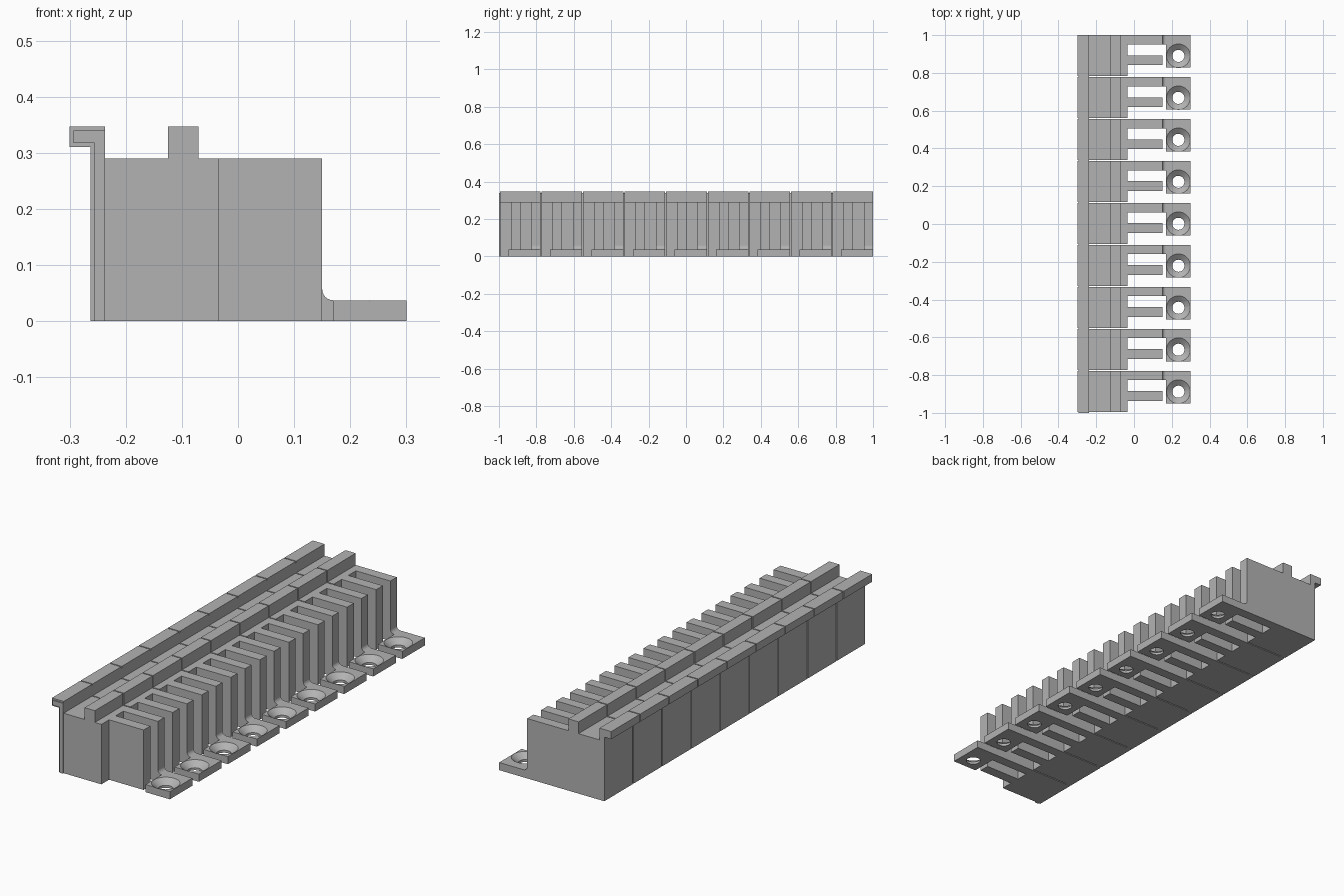
import bpy, bmesh, math
from mathutils import Vector

if "Cube" in bpy.data.objects:
    bpy.data.objects.remove(bpy.data.objects["Cube"])

grey = bpy.data.materials.new("mid grey plastic")
grey.use_nodes = True
colour = (0.45, 0.45, 0.45, 1)
grey.diffuse_color = colour
grey.node_tree.nodes["Principled BSDF"].inputs["Base Color"].default_value = colour

UNITS = 9
PITCH = 2 / UNITS
LIP = 0.0055
TOP, CAP = 0.29, 0.347
BACK, WALL, SHORT, LONG, END = -0.263, -0.237, -0.035, 0.15, 0.30


def finish(name, bm):
    bmesh.ops.recalc_face_normals(bm, faces=bm.faces)
    mesh = bpy.data.meshes.new(name)
    bm.to_mesh(mesh)
    bm.free()
    mesh.materials.append(grey)
    obj = bpy.data.objects.new(name, mesh)
    bpy.context.collection.objects.link(obj)
    return obj


def slab(name, profile, y0, y1):
    """Extrude an x-z profile from y0 to y1."""
    bm = bmesh.new()
    face = bm.faces.new([bm.verts.new((x, y0, z)) for x, z in profile])
    new = bmesh.ops.extrude_face_region(bm, geom=[face])["geom"]
    moved = [v for v in new if isinstance(v, bmesh.types.BMVert)]
    bmesh.ops.translate(bm, vec=(0, y1 - y0, 0), verts=moved)
    return finish(name, bm)


def hook(inset):
    """Back wall with overhanging rail, optionally shrunk."""
    return [(WALL, 0), (BACK + inset, 0), (BACK + inset, 0.31 + inset),
            (-0.30 + inset, 0.31 + inset), (-0.30 + inset, CAP - inset),
            (WALL, CAP - inset)]


def tooth(end):
    """Upright plate with a square ridge on top."""
    return [(WALL, 0), (end, 0), (end, TOP), (-0.07, TOP), (-0.07, CAP),
            (-0.125, CAP), (-0.125, TOP), (WALL, TOP)]


def foot(name, y0, y1):
    """Mounting tab with a countersunk hole."""
    x0, z = 0.17, 0.037
    cx, cy = 0.235, y1 - 0.11
    count = 32
    bm = bmesh.new()
    rings = []
    for radius, height in ((0.063, z), (0.032, 0.012), (0.032, 0)):
        rings.append([bm.verts.new((cx + radius * math.cos(2 * math.pi * i / count),
                                    cy + radius * math.sin(2 * math.pi * i / count),
                                    height)) for i in range(count)])
    for upper, lower in zip(rings, rings[1:]):
        for i in range(count):
            j = (i + 1) % count
            bm.faces.new((upper[i], upper[j], lower[j], lower[i]))
    outline = [(x0, y0), (END, y0), (END, y1), (x0, y1)]
    borders = [[bm.verts.new((x, y, h)) for x, y in outline] for h in (z, 0)]
    for i in range(4):
        j = (i + 1) % 4
        bm.faces.new((borders[0][i], borders[0][j], borders[1][j], borders[1][i]))
    # Fill the top and bottom around the hole
    for border, ring in ((borders[0], rings[0]), (borders[1], rings[2])):
        edges = [bm.edges.get((loop[i], loop[(i + 1) % len(loop)]))
                 for loop in (border, ring) for i in range(len(loop))]
        bmesh.ops.triangle_fill(bm, edges=edges, use_beauty=True)
    return finish(name, bm)


# Curved web joining the long plate to its foot
web = [(LONG, 0), (0.17, 0), (0.17, 0.037)]
for k in range(1, 7):
    a = math.radians(270 - 15 * k)
    web.append((0.17 + 0.02 * math.cos(a), 0.057 + 0.02 * math.sin(a)))

for n in range(UNITS):
    top = 1 - n * PITCH
    bottom = top - PITCH
    tag = f"_{n + 1}"
    slab("back_rail" + tag, hook(0), bottom + LIP, top)
    slab("rail_joint" + tag, hook(0.007), bottom, bottom + LIP)
    # Alternating long and short plates
    cuts = [0, 0.049, 0.107, 0.158, PITCH - LIP]
    for i, end in enumerate((LONG, SHORT, LONG, SHORT)):
        kind = "long_plate" if end == LONG else "short_plate"
        slab(f"{kind}{tag}_{i}", tooth(end), top - cuts[i + 1], top - cuts[i])
    slab("foot_web" + tag, web, top - cuts[1], top)
    foot("foot" + tag, top - 0.172, top)
